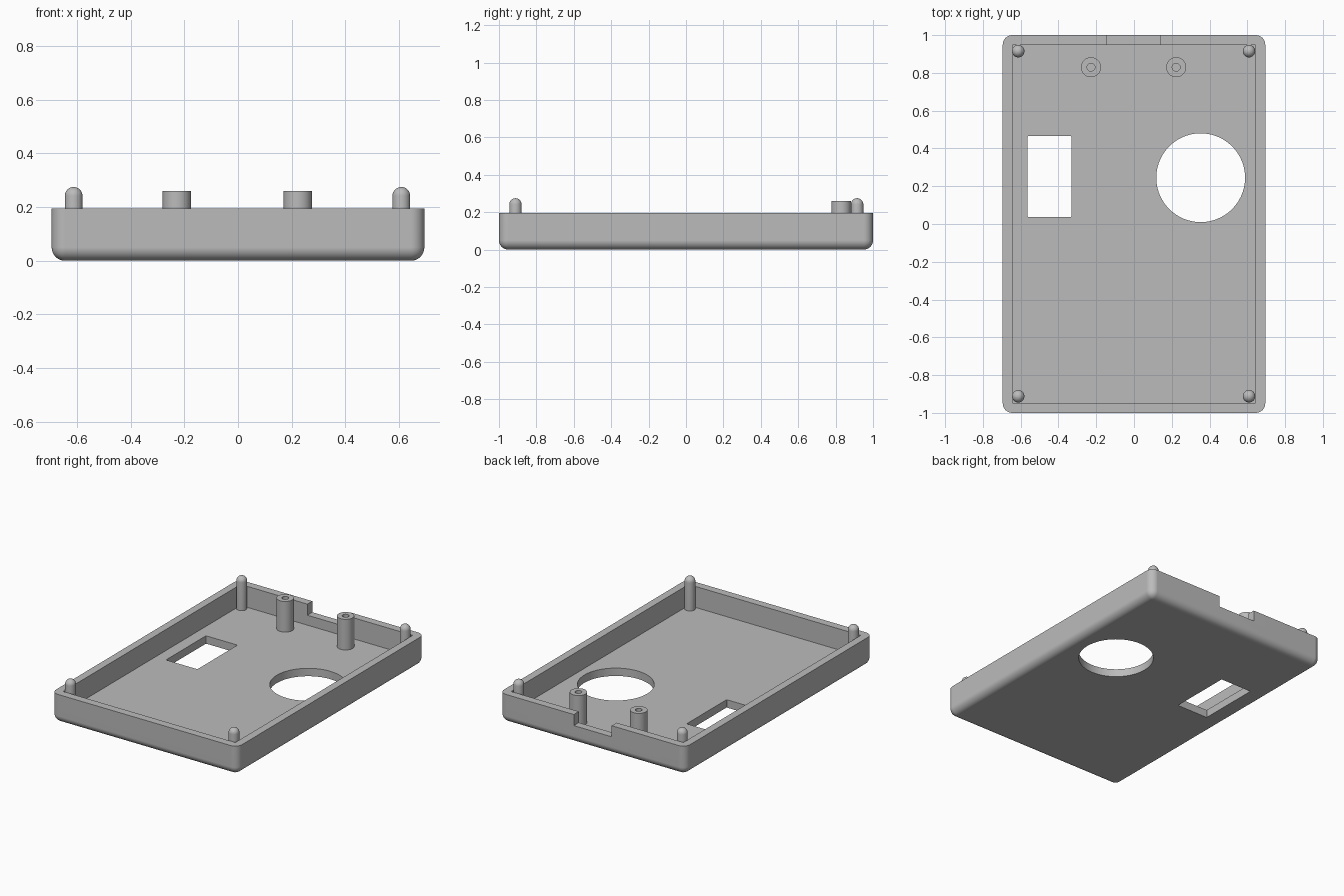
import bpy
import bmesh
import math
from mathutils import Matrix, Vector

if "Cube" in bpy.data.objects:
    bpy.data.objects.remove(bpy.data.objects["Cube"], do_unlink=True)

FLOOR, RIM, CORNER = 0.053, 0.195, 0.05

grey = bpy.data.materials.new("grey_plastic")
grey.use_nodes = True
COLOUR = (0.5, 0.5, 0.5, 1)
grey.diffuse_color = COLOUR
grey.node_tree.nodes["Principled BSDF"].inputs["Base Color"].default_value = COLOUR


def add_object(name, bm):
    bmesh.ops.recalc_face_normals(bm, faces=bm.faces)
    mesh = bpy.data.meshes.new(name)
    bm.to_mesh(mesh)
    bm.free()
    mesh.materials.append(grey)
    obj = bpy.data.objects.new(name, mesh)
    bpy.context.collection.objects.link(obj)
    return obj


def box(name, low, high, radius=0, pick=lambda edge: False):
    """Box between two corners, with the picked edges rounded."""
    low, high = Vector(low), Vector(high)
    bm = bmesh.new()
    bmesh.ops.create_cube(bm, size=1)
    bmesh.ops.scale(bm, vec=high - low, verts=bm.verts)
    bmesh.ops.translate(bm, vec=(low + high) / 2, verts=bm.verts)
    edges = [e for e in bm.edges if pick(e)]
    if edges:
        bmesh.ops.bevel(bm, geom=edges, offset=radius, segments=8,
                        profile=0.5, affect='EDGES')
    return add_object(name, bm)


def lathe(name, profile, x, y, steps=48):
    """Spin a radius/height profile around a vertical axis."""
    bm = bmesh.new()
    verts = [bm.verts.new((r, 0, z)) for r, z in profile]
    edges = [bm.edges.new(pair) for pair in zip(verts, verts[1:])]
    bmesh.ops.spin(bm, geom=verts + edges, cent=(0, 0, 0), axis=(0, 0, 1),
                   angle=math.tau, steps=steps)
    bmesh.ops.remove_doubles(bm, verts=bm.verts, dist=0.0001)
    bmesh.ops.transform(bm, matrix=Matrix.Translation((x, y, 0)), verts=bm.verts)
    return add_object(name, bm)


def activate(obj):
    bpy.ops.object.select_all(action='DESELECT')
    obj.select_set(True)
    bpy.context.view_layer.objects.active = obj


def smooth(obj):
    activate(obj)
    bpy.ops.object.shade_smooth_by_angle(angle=math.radians(35))


def cut(obj, cutter):
    mod = obj.modifiers.new("cut", 'BOOLEAN')
    mod.operation, mod.solver, mod.object = 'DIFFERENCE', 'EXACT', cutter
    activate(obj)
    bpy.ops.object.modifier_apply(modifier=mod.name)
    bpy.data.objects.remove(cutter, do_unlink=True)


def is_vertical(edge):
    a, b = (v.co for v in edge.verts)
    return abs(a.z - b.z) > 0.01


# Tray shell: rounded corners and underside, crisp rim
tray = box("tray_shell", (-0.695, -1, 0), (0.695, 1, RIM), CORNER,
           lambda e: is_vertical(e) or max(v.co.z for v in e.verts) < 0.01)

# Cavity, rectangular window, round opening and notch in the back wall
cut(tray, box("cavity", (-0.643, -0.947, FLOOR), (0.643, 0.947, 0.4)))
cut(tray, box("window", (-0.565, 0.038, -0.1), (-0.33, 0.465, 0.1),
              0.005, is_vertical))
cut(tray, lathe("round_opening",
                [(0, -0.1), (0.235, -0.1), (0.235, 0.1), (0, 0.1)],
                0.353, 0.245, 96))
cut(tray, box("notch", (-0.145, 0.9, 0.12), (0.138, 1.1, 0.4)))
smooth(tray)
weighted = tray.modifiers.new("even_shading", 'WEIGHTED_NORMAL')
weighted.keep_sharp = True

# Round-topped locating pins at the corners
PIN, TIP = 0.033, 0.275
dome = [(PIN * math.cos(i * math.pi / 16), TIP - PIN + PIN * math.sin(i * math.pi / 16))
        for i in range(9)]
for side, x in (("left", 0.609), ("right", -0.613)):
    for end, y in (("front", -0.912), ("back", 0.915)):
        smooth(lathe(f"{end}_{side}_pin", [(0, 0.03), (PIN, 0.03)] + dome, x, y, 32))

# Screw bosses with blind holes
boss = [(0, 0.03), (0.053, 0.03), (0.053, 0.26), (0.021, 0.26),
        (0.021, FLOOR), (0, FLOOR)]
for side, x in (("left", 0.223), ("right", -0.228)):
    smooth(lathe(f"{side}_screw_boss", boss, x, 0.83))
